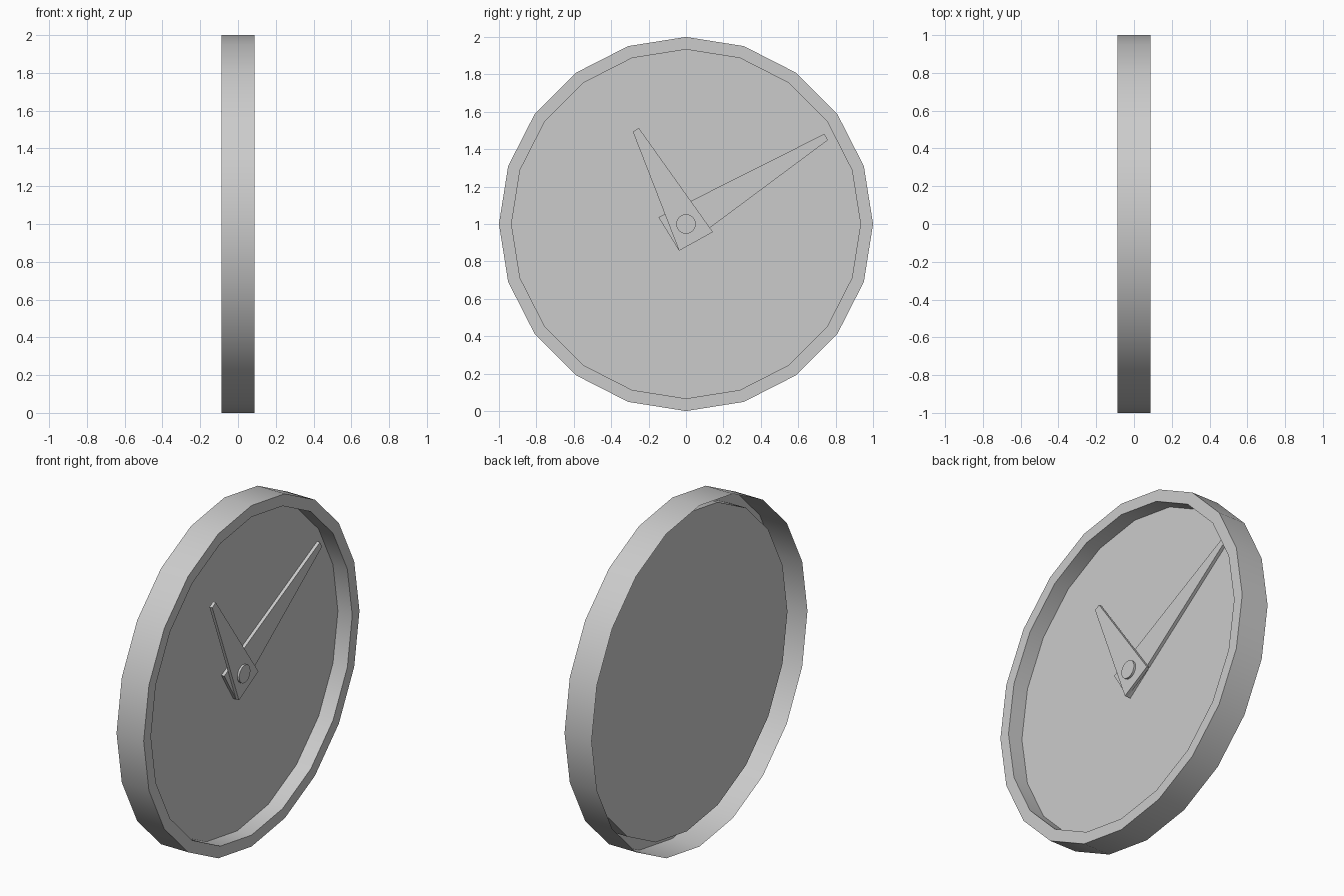
import bpy, bmesh, math

if "Cube" in bpy.data.objects:
    bpy.data.objects.remove(bpy.data.objects["Cube"])

SIDES = 20
CZ = 1.0          # height of the clock centre
HALF = 0.088      # half depth of the case
DIAL_X = -0.005   # plane of the dial


def finish(name, bm, smooth=True):
    mesh = bpy.data.meshes.new(name)
    bm.to_mesh(mesh)
    bm.free()
    obj = bpy.data.objects.new(name, mesh)
    bpy.context.collection.objects.link(obj)
    if smooth:
        bpy.ops.object.select_all(action='DESELECT')
        obj.select_set(True)
        bpy.context.view_layer.objects.active = obj
        bpy.ops.object.shade_smooth_by_angle(angle=math.radians(35))
    return obj


def loft(bm, profile, n=SIDES):
    """Revolve (radius, x) points about the clock axis; returns the rings."""
    rings = []
    for r, x in profile:
        rings.append([bm.verts.new((x, r * math.cos(2 * math.pi * i / n),
                                    CZ + r * math.sin(2 * math.pi * i / n)))
                      for i in range(n)])
    for a, b in zip(rings, rings[1:]):
        for i in range(n):
            j = (i + 1) % n
            bm.faces.new((a[i], a[j], b[j], b[i]))
    return rings


def hand(name, outline, x0, x1):
    """Flat tapered hand extruded along x from a (y, z) outline."""
    bm = bmesh.new()
    face = bm.faces.new([bm.verts.new((x0, y, z)) for y, z in outline])
    ext = bmesh.ops.extrude_face_region(bm, geom=[face], use_keep_orig=True)
    for v in ext['geom']:
        if isinstance(v, bmesh.types.BMVert):
            v.co.x = x1
    bmesh.ops.recalc_face_normals(bm, faces=bm.faces)
    return finish(name, bm, smooth=False)


# Case: outer wall (open at the back), front rim and inner wall
bm = bmesh.new()
rings = loft(bm, [(1, -HALF), (1, HALF), (0.933, HALF), (0.933, DIAL_X)])
# Dial closing the recess
bm.faces.new(rings[-1])
finish("clock_case", bm)

# Hands, the minute hand lying under the hour hand
hand("minute_hand", [(-0.147, 1.036), (-0.037, 0.857), (0.759, 1.449), (0.74, 1.482)],
     DIAL_X, 0.014)
hand("hour_hand", [(-0.037, 0.857), (0.144, 0.957), (-0.252, 1.513), (-0.284, 1.493)],
     0.014, 0.032)

# Centre pin
bm = bmesh.new()
rings = loft(bm, [(0.052, DIAL_X), (0.052, 0.044)])
bm.faces.new(rings[-1])
finish("centre_pin", bm)
